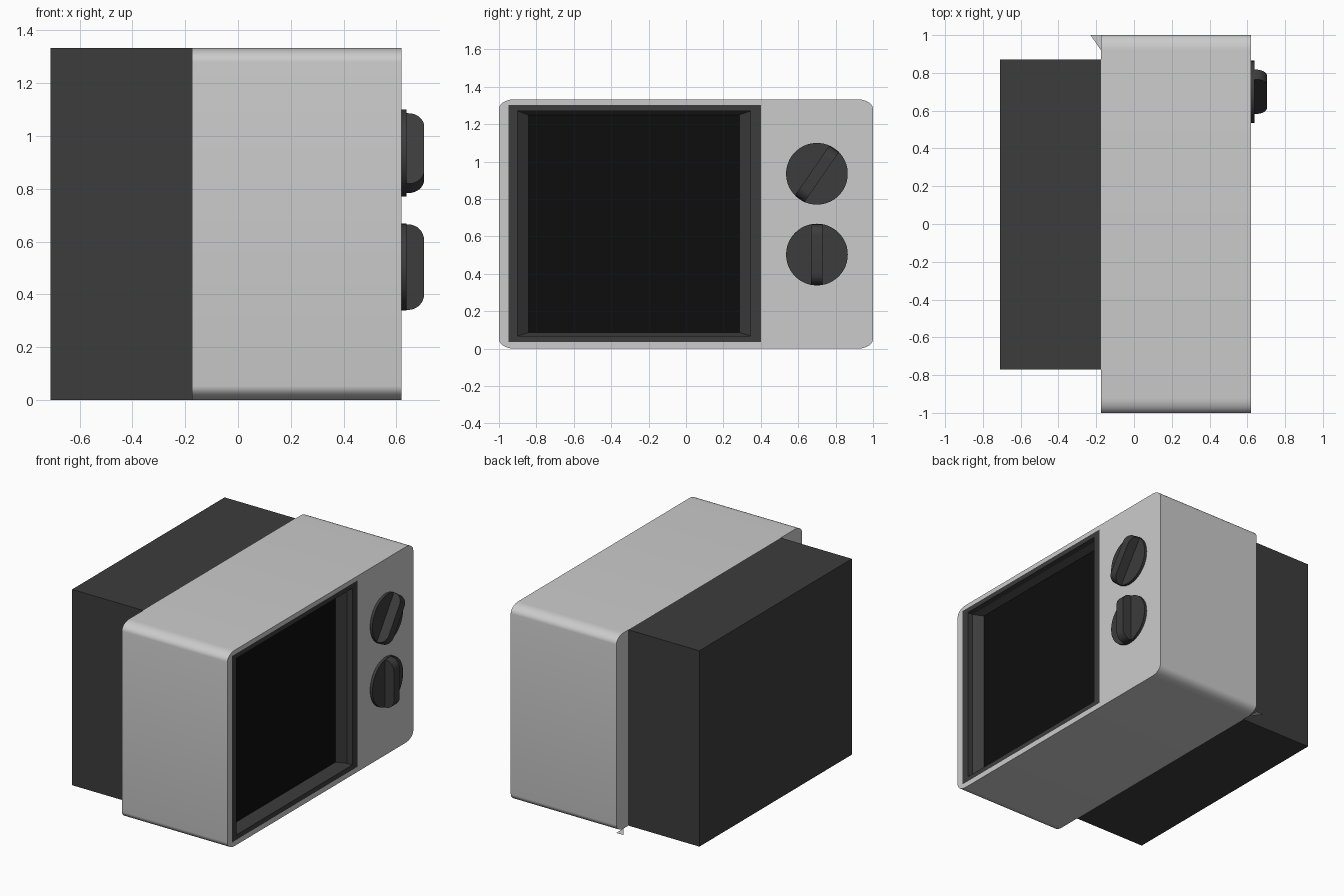
import bpy, bmesh
from math import sin, cos, pi, radians
from mathutils import Matrix

if "Cube" in bpy.data.objects:
    bpy.data.objects.remove(bpy.data.objects["Cube"])


def material(name, v):
    m = bpy.data.materials.new(name)
    m.diffuse_color = (v, v, v, 1)
    m.use_nodes = True
    m.node_tree.nodes["Principled BSDF"].inputs["Base Color"].default_value = m.diffuse_color
    return m


DARK = material("dark_plastic", 0.045)
BLACK = material("black_glass", 0.004)


def finish(name, bm, mat=None, smooth=True, recalc=True):
    if recalc:
        bmesh.ops.recalc_face_normals(bm, faces=bm.faces)
    me = bpy.data.meshes.new(name)
    bm.to_mesh(me)
    bm.free()
    ob = bpy.data.objects.new(name, me)
    bpy.context.collection.objects.link(ob)
    if mat:
        me.materials.append(mat)
    if smooth:
        bpy.ops.object.select_all(action='DESELECT')
        bpy.context.view_layer.objects.active = ob
        ob.select_set(True)
        bpy.ops.object.shade_smooth_by_angle(angle=radians(35))
    return ob


def box(name, lo, hi, mat=None):
    bm = bmesh.new()
    bmesh.ops.create_cube(bm, size=1)
    for v in bm.verts:
        v.co = [l + (c + 0.5) * (h - l) for c, l, h in zip(v.co, lo, hi)]
    return finish(name, bm, mat, smooth=False)


def extrude(bm, points, offset):
    face = bm.faces.new([bm.verts.new(p) for p in points])
    ext = bmesh.ops.extrude_face_region(bm, geom=[face])["geom"]
    bmesh.ops.translate(bm, vec=offset, verts=[g for g in ext if isinstance(g, bmesh.types.BMVert)])
    # keep the starting cap so the solid is closed
    if face not in bm.faces:
        bmesh.ops.holes_fill(bm, edges=bm.edges)


def arc(cx, cy, rx, ry, start, n=8):
    return [(cx + rx * cos(start + pi / 2 * i / n), cy + ry * sin(start + pi / 2 * i / n))
            for i in range(n + 1)]


# Main case: rounded profile extruded along x
H, BACK, FRONT = 1.333, -0.175, 0.62
RY, RZ = 0.08, 0.053
profile = (arc(1 - RY, H - RZ, RY, RZ, 0) + arc(RY - 1, H - RZ, RY, RZ, pi / 2)
           + arc(RY - 1, RZ, RY, RZ, pi) + arc(1 - RY, RZ, RY, RZ, 1.5 * pi))
bm = bmesh.new()
extrude(bm, [(BACK, y, z) for y, z in profile], (FRONT - BACK, 0, 0))
case = finish("case", bm)

# Recess for the screen surround
cutter = box("screen_cutter", (0.52, -0.95, 0.035), (0.8, 0.40, 1.303))
mod = case.modifiers.new("screen_recess", 'BOOLEAN')
mod.operation, mod.solver, mod.object = 'DIFFERENCE', 'EXACT', cutter
bpy.context.view_layer.objects.active = case
bpy.ops.object.modifier_apply(modifier=mod.name)
bpy.data.objects.remove(cutter)

# Rear housing
box("rear_housing", (-0.71, -0.77, 0), (BACK, 0.87, H), DARK)

# Loose corner tab under the case
bm = bmesh.new()
bm.faces.new([bm.verts.new(p) for p in ((BACK, 1, 0), (-0.23, 1, 0), (BACK, 0.92, 0))])
finish("corner_tab", bm, smooth=False)

# Screen surround: flat rim, straight lip, sloping inner wall
rings = [(0.62, -0.95, 0.40, 0.035, 1.303), (0.62, -0.90, 0.345, 0.068, 1.27),
         (0.58, -0.90, 0.345, 0.068, 1.27), (0.535, -0.842, 0.285, 0.087, 1.25)]


def ring_points(r):
    x, y0, y1, z0, z1 = r
    return [(x, y0, z0), (x, y1, z0), (x, y1, z1), (x, y0, z1)]


bm = bmesh.new()
loops = [[bm.verts.new(p) for p in ring_points(r)] for r in rings]
for a, b in zip(loops, loops[1:]):
    for i in range(4):
        j = (i + 1) % 4
        bm.faces.new((a[i], a[j], b[j], b[i]))
finish("screen_surround", bm, DARK, smooth=False, recalc=False)

# Screen glass
bm = bmesh.new()
bm.faces.new([bm.verts.new(p) for p in ring_points(rings[-1])])
finish("screen", bm, BLACK, smooth=False, recalc=False)


# Knobs: round plate with a rounded grip bar across it
def knob(name, z, angle):
    place = Matrix.Translation((FRONT, 0.70, z)) @ Matrix.Rotation(angle, 4, 'X')
    bm = bmesh.new()
    bmesh.ops.create_cone(bm, cap_ends=True, segments=48, radius1=0.165, radius2=0.165, depth=0.018,
                          matrix=place @ Matrix.Translation((0.009, 0, 0)) @ Matrix.Rotation(pi / 2, 4, 'Y'))
    finish(name + "_plate", bm, DARK)
    bm = bmesh.new()
    L, D, R, W = 0.162, 0.085, 0.06, 0.062
    side = ([(0, -L)] + [(x, y) for x, y in arc(D - R, R - L, R, R, -pi / 2)]
            + [(x, y) for x, y in arc(D - R, L - R, R, R, 0)] + [(0, L)])
    extrude(bm, [(x, -W / 2, y) for x, y in side], (0, W, 0))
    bm.transform(place)
    finish(name + "_grip", bm, DARK)


knob("upper_knob", 0.935, radians(-34.5))
knob("lower_knob", 0.503, 0)
